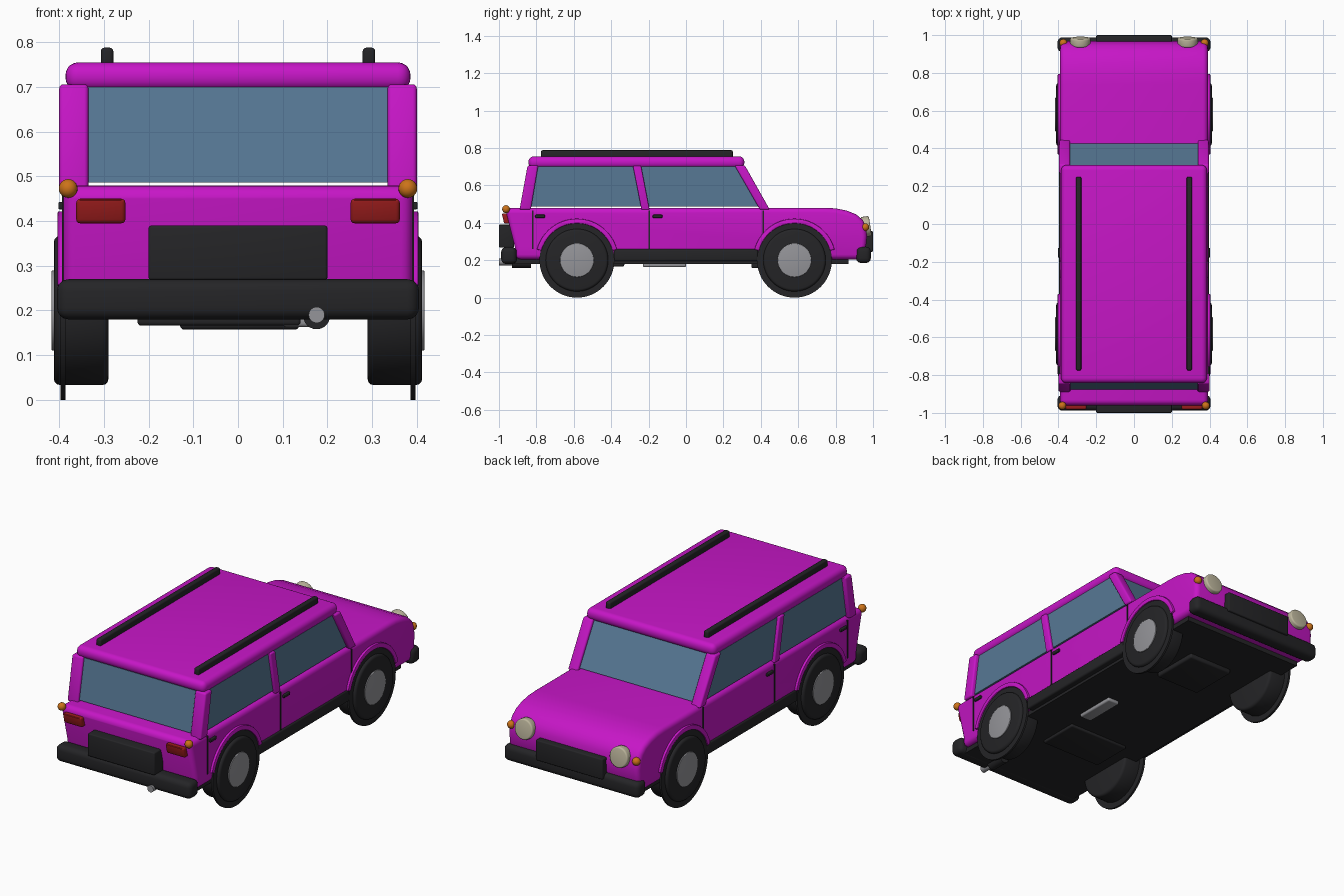
import bpy, bmesh, math
from mathutils import Matrix, Vector

if "Cube" in bpy.data.objects:
    bpy.data.objects.remove(bpy.data.objects["Cube"])


def material(name, r, g, b):
    m = bpy.data.materials.new(name)
    m.diffuse_color = (r, g, b, 1)
    m.use_nodes = True
    m.node_tree.nodes["Principled BSDF"].inputs["Base Color"].default_value = m.diffuse_color
    return m


PAINT = material("paint", 0.57, 0.008, 0.57)
BLACK = material("black", 0.018, 0.018, 0.02)
GLASS = material("glass", 0.095, 0.19, 0.3)
CREAM = material("cream", 0.5, 0.46, 0.33)
AMBER = material("amber", 0.6, 0.17, 0.01)
RED = material("red", 0.33, 0.012, 0.012)
GREY = material("grey", 0.3, 0.3, 0.32)


def finish(name, bm, mat, bevel=0.0, segs=3):
    bmesh.ops.recalc_face_normals(bm, faces=bm.faces)
    if bevel:
        edges = [e for e in bm.edges if e.calc_face_angle(0) > math.radians(40)]
        bmesh.ops.bevel(bm, geom=edges, offset=bevel, segments=segs, profile=0.5,
                        affect='EDGES', clamp_overlap=True)
    me = bpy.data.meshes.new(name)
    bm.to_mesh(me)
    bm.free()
    me.shade_smooth()
    me.set_sharp_from_angle(angle=math.radians(32))
    me.materials.append(mat)
    ob = bpy.data.objects.new(name, me)
    bpy.context.collection.objects.link(ob)
    return ob


def prism(name, pts, x0, x1, mat, bevel=0.0, segs=3):
    """Side profile of (y, z) points extruded from x0 to x1."""
    bm = bmesh.new()
    face = bm.faces.new([bm.verts.new((x0, y, z)) for y, z in pts])
    ext = bmesh.ops.extrude_face_region(bm, geom=[face])
    verts = [v for v in ext["geom"] if isinstance(v, bmesh.types.BMVert)]
    bmesh.ops.translate(bm, verts=verts, vec=(x1 - x0, 0, 0))
    return finish(name, bm, mat, bevel, segs)


def box(name, x, y, z, mat, bevel=0.0, segs=3):
    pts = [(y[0], z[0]), (y[1], z[0]), (y[1], z[1]), (y[0], z[1])]
    return prism(name, pts, x[0], x[1], mat, bevel, segs)


def cylinder(name, centre, axis, r, depth, mat, bevel=0.0, sides=48):
    bm = bmesh.new()
    bmesh.ops.create_cone(bm, cap_ends=True, segments=sides, radius1=r, radius2=r, depth=depth)
    rot = Vector(axis).to_track_quat('Z', 'Y').to_matrix().to_4x4()
    bmesh.ops.transform(bm, matrix=Matrix.Translation(centre) @ rot, verts=bm.verts)
    return finish(name, bm, mat, bevel)


def ball(name, centre, r, mat):
    bm = bmesh.new()
    bmesh.ops.create_uvsphere(bm, u_segments=20, v_segments=12, radius=r)
    bmesh.ops.translate(bm, verts=bm.verts, vec=centre)
    return finish(name, bm, mat)


# lower body with bonnet
prism("body", [(-0.91, 0.205), (-0.915, 0.27), (-0.96, 0.45), (-0.957, 0.48), (0.74, 0.48),
               (0.80, 0.477), (0.86, 0.465), (0.91, 0.445), (0.945, 0.415), (0.962, 0.38),
               (0.968, 0.33), (0.962, 0.27), (0.94, 0.205)], -0.391, 0.391, PAINT, 0.026, 4)

# cabin glass and roof
prism("cabin_glass", [(-0.876, 0.486), (0.425, 0.486), (0.30, 0.70), (-0.835, 0.70)],
      -0.378, 0.378, GLASS)
box("roof", (-0.386, 0.386), (-0.842, 0.312), (0.692, 0.755), PAINT, 0.028, 5)

# floor and underside parts
box("floor", (-0.365, 0.365), (-0.92, 0.87), (0.18, 0.24), BLACK)
box("fuel_tank", (-0.225, 0.14), (-0.56, -0.33), (0.166, 0.19), BLACK, 0.008)
box("engine_guard", (-0.13, 0.137), (0.35, 0.62), (0.157, 0.19), BLACK, 0.01)
box("silencer", (0.10, 0.17), (-0.23, 0.0), (0.163, 0.19), GREY, 0.008)
cylinder("exhaust_pipe", (0.176, -0.93, 0.19), (0, 1, 0), 0.018, 0.14, GREY, 0, 24)
cylinder("exhaust_sleeve", (0.176, -0.88, 0.188), (0, 1, 0), 0.03, 0.10, BLACK, 0, 24)

# bumpers, grille, number plate panel
box("front_bumper", (-0.405, 0.405), (0.91, 0.988), (0.185, 0.272), BLACK, 0.026, 4)
box("rear_bumper", (-0.405, 0.405), (-0.988, -0.905), (0.18, 0.27), BLACK, 0.026, 4)
box("grille", (-0.2, 0.2), (0.94, 1.0), (0.245, 0.355), BLACK, 0.006)
box("rear_panel", (-0.2, 0.2), (-1.0, -0.92), (0.268, 0.39), BLACK, 0.006)

for s, side in ((1, "right"), (-1, "left")):
    # window pillars
    prism(f"front_pillar_{side}", [(0.395, 0.47), (0.448, 0.47), (0.315, 0.706), (0.26, 0.706)],
          s * 0.338, s * 0.396, PAINT, 0.009)
    prism(f"middle_pillar_{side}", [(-0.238, 0.47), (-0.195, 0.47), (-0.24, 0.704), (-0.284, 0.704)],
          s * 0.35, s * 0.393, PAINT, 0.006)
    prism(f"rear_pillar_{side}", [(-0.89, 0.47), (-0.83, 0.47), (-0.79, 0.706), (-0.847, 0.706)],
          s * 0.335, s * 0.40, PAINT, 0.009)

    # roof rail, sill
    box(f"roof_rail_{side}", (s * 0.279, s * 0.307), (-0.775, 0.25), (0.745, 0.788), BLACK, 0.008)
    box(f"sill_{side}", (s * 0.33, s * 0.398), (-0.385, 0.385), (0.195, 0.26), BLACK, 0.01)

    # door gaps and handles
    for i, y in enumerate((-0.82, -0.197, 0.412)):
        box(f"door_gap_{side}_{i}", (s * 0.38, s * 0.394), (y - 0.004, y + 0.004),
            (0.26, 0.465), BLACK)
    for i, y in enumerate((-0.78, -0.152)):
        box(f"door_handle_{side}_{i}", (s * 0.385, s * 0.402), (y - 0.026, y + 0.026),
            (0.426, 0.443), BLACK, 0.004)

    # lamps
    cylinder(f"headlight_{side}", (s * 0.284, 0.963, 0.38), (0, 1, 0.15), 0.054, 0.045, CREAM, 0.008)
    ball(f"front_indicator_{side}", (s * 0.374, 0.958, 0.376), 0.021, AMBER)
    ball(f"rear_indicator_{side}", (s * 0.38, -0.962, 0.473), 0.021, AMBER)
    prism(f"tail_light_{side}", [(-0.972, 0.395), (-0.93, 0.395), (-0.94, 0.45), (-0.985, 0.45)],
          s * 0.252, s * 0.362, RED, 0.009)

    # wheels, wheel wells and arches
    for y, end in ((0.58, "front"), (-0.583, "rear")):
        tag = f"{end}_{side}"
        cylinder(f"wheel_well_{tag}", (s * 0.392, y, 0.2), (1, 0, 0), 0.2, 0.011, BLACK, 0, 64)
        cylinder(f"tyre_{tag}", (s * 0.351, y, 0.2), (1, 0, 0), 0.167, 0.122, BLACK, 0.014, 64)
        cylinder(f"hub_{tag}", (s * 0.405, y, 0.2), (1, 0, 0), 0.09, 0.024, GREY, 0.003)
        arc = [math.radians(15 + 150 * k / 28) for k in range(29)]
        ring = [(y + 0.222 * math.cos(a), 0.2 + 0.222 * math.sin(a)) for a in arc]
        ring += [(y + 0.197 * math.cos(a), 0.2 + 0.197 * math.sin(a)) for a in reversed(arc)]
        prism(f"wheel_arch_{tag}", ring, s * 0.37, s * 0.404, PAINT, 0.004, 2)
